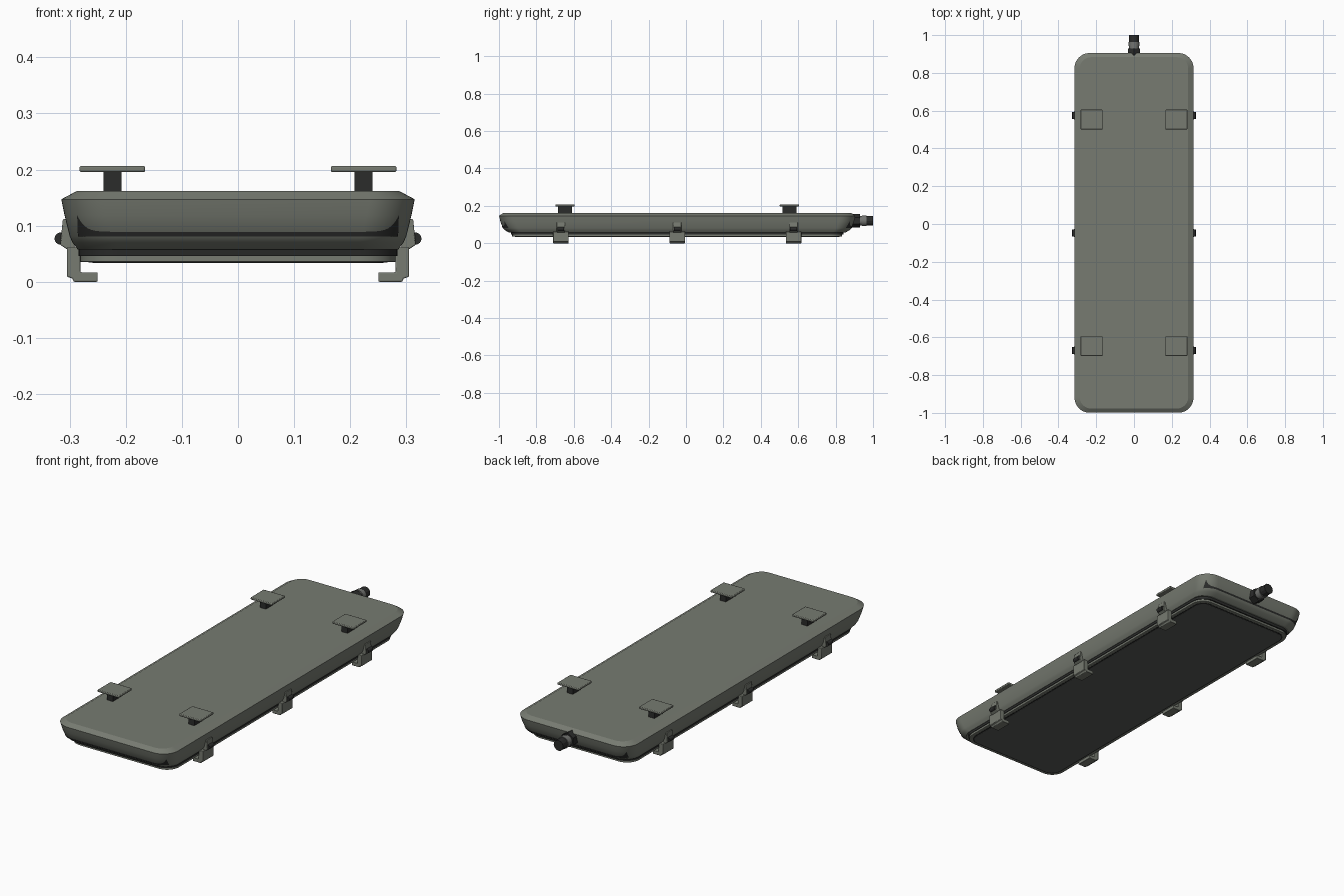
import bpy, bmesh, math
from mathutils import Matrix

if "Cube" in bpy.data.objects:
    bpy.data.objects.remove(bpy.data.objects["Cube"])

CY = -0.047  # middle of the housing along y


def material(name, rgb):
    m = bpy.data.materials.new(name)
    m.use_nodes = True
    m.diffuse_color = (*rgb, 1)
    m.node_tree.nodes["Principled BSDF"].inputs["Base Color"].default_value = (*rgb, 1)
    return m


GREEN = material("grey green paint", (0.184, 0.198, 0.166))
DARK = material("black rubber", (0.024, 0.025, 0.024))
LENS = material("dark lens", (0.1, 0.105, 0.1))
METAL = material("grey gland", (0.17, 0.175, 0.165))


def finish(name, bm, mat, bevel=0):
    bmesh.ops.recalc_face_normals(bm, faces=bm.faces)
    me = bpy.data.meshes.new(name)
    bm.to_mesh(me)
    bm.free()
    me.materials.append(mat)
    ob = bpy.data.objects.new(name, me)
    bpy.context.collection.objects.link(ob)
    if bevel:
        mod = ob.modifiers.new("bevel", "BEVEL")
        mod.width, mod.segments = bevel, 2
    bpy.ops.object.select_all(action="DESELECT")
    ob.select_set(True)
    bpy.context.view_layer.objects.active = ob
    bpy.ops.object.shade_smooth_by_angle(angle=math.radians(25))
    return ob


def corner_point(sx, sy, a, z, hx, hy, r):
    return (sx * (hx - r + r * math.cos(a)), CY + sy * (hy - r + r * math.sin(a)), z)


def rounded_loop(bm, z, hx, hy, r, steps=12):
    verts = []
    for q, (sx, sy) in enumerate([(1, 1), (-1, 1), (-1, -1), (1, -1)]):
        for i in range(steps + 1):
            t = i if q % 2 == 0 else steps - i
            a = math.pi / 2 * t / steps
            verts.append(bm.verts.new(corner_point(sx, sy, a, z, hx, hy, r)))
    return verts


def loft(name, rows, mat):
    bm = bmesh.new()
    loops = [rounded_loop(bm, *row) for row in rows]
    for a, b in zip(loops, loops[1:]):
        n = len(a)
        for i in range(n):
            bm.faces.new((a[i], a[(i + 1) % n], b[(i + 1) % n], b[i]))
    bm.faces.new(loops[0])
    bm.faces.new(loops[-1])
    return finish(name, bm, mat)


def box(name, size, pos, mat, bevel=0):
    bm = bmesh.new()
    bmesh.ops.create_cube(bm, size=1, matrix=Matrix.Translation(pos) @ Matrix.Diagonal((*size, 1)))
    return finish(name, bm, mat, bevel)


def rod(name, r, y0, y1, x, z, mat, sides=24):
    bm = bmesh.new()
    place = Matrix.Translation((x, (y0 + y1) / 2, z)) @ Matrix.Rotation(-math.pi / 2, 4, "X")
    bmesh.ops.create_cone(bm, cap_ends=True, segments=sides, radius1=r, radius2=r,
                          depth=y1 - y0, matrix=place)
    return finish(name, bm, mat)


def extrude_profile(name, points, y, width, side, mat, bevel):
    bm = bmesh.new()
    face = bm.faces.new([bm.verts.new((side * x, y - width / 2, z)) for x, z in points])
    new = bmesh.ops.extrude_face_region(bm, geom=[face])["geom"]
    bmesh.ops.translate(bm, vec=(0, width, 0), verts=[v for v in new if isinstance(v, bmesh.types.BMVert)])
    return finish(name, bm, mat, bevel)


# Housing
LOW, HIGH = (0.081, 0.3, 0.932), (0.118, 0.309, 0.946)
loft("housing", [(0.162, 0.287, 0.93, 0.06), (0.147, 0.315, 0.952, 0.08),
                 (*HIGH, 0.08), (*LOW, 0.08), (0.07, 0.295, 0.922, 0.08),
                 (0.058, 0.286, 0.9, 0.07)], GREEN)


# Thin dark groove on each end, sweeping up to a point at the corners
def wall_point(sx, sy, angle, z):
    t = (z - LOW[0]) / (HIGH[0] - LOW[0])
    hx, hy = (LOW[i] + t * (HIGH[i] - LOW[i]) + 0.0015 for i in (1, 2))
    return corner_point(sx, sy, math.radians(angle), z, hx, hy, 0.0815)


def groove_top(angle):
    if angle < 45:
        return 0.118 - 0.0045 * (45 - angle)
    return 0.089 + 0.029 * math.exp((45 - angle) / 8)


angles = [37 + i for i in range(8)] + [45 + 3 * i for i in range(16)]
for sy, label in ((-1, "front"), (1, "back")):
    bm = bmesh.new()
    stations = [(1, a) for a in angles] + [(-1, a) for a in reversed(angles)]
    pairs = [[bm.verts.new(wall_point(sx, sy, a, z)) for z in (0.081, groove_top(a))]
             for sx, a in stations]
    for (a, b), (c, d) in zip(pairs, pairs[1:]):
        face = bm.faces.new((a, c, d, b))
        face.normal_update()
        if face.normal.y * sy < 0:
            face.normal_flip()
    finish(f"{label}_groove", bm, DARK)

# Seal, lens frame, inner lip and lens
loft("seal", [(0.06, 0.284, 0.89, 0.07), (0.046, 0.284, 0.888, 0.07)], DARK)
loft("lens_frame", [(0.047, 0.281, 0.882, 0.065), (0.036, 0.281, 0.882, 0.065),
                    (0.035, 0.279, 0.88, 0.063)], GREEN)
loft("lens_lip", [(0.038, 0.266, 0.867, 0.055), (0.0342, 0.266, 0.867, 0.055)], DARK)
loft("lens", [(0.038, 0.259, 0.86, 0.048), (0.0335, 0.259, 0.86, 0.048)], LENS)

# Clips along both long sides
hook = [(0.305, 0.062), (0.305, 0.009), (0.295, 0.006), (0.293, 0), (0.25, 0),
        (0.25, 0.017), (0.281, 0.017), (0.281, 0.062)]
tab = [(0.29, 0.058), (0.305, 0.058), (0.317, 0.066), (0.312, 0.112), (0.3, 0.112)]
for side, label in ((1, "left"), (-1, "right")):
    for i in (-1, 0, 1):
        y = CY + 0.622 * i
        extrude_profile(f"{label}_clip", hook, y, 0.083, side, GREEN, 0.002)
        extrude_profile(f"{label}_clip_tab", tab, y, 0.045, side, GREEN, 0.002)
        rod(f"{label}_clip_pin", 0.011, y - 0.018, y + 0.018, side * 0.316, 0.077, DARK, 16)
    # Mounting feet on top
    for end in (-1, 1):
        y = CY + 0.6 * end
        box(f"{label}_mount_stem", (0.032, 0.075, 0.04), (side * 0.224, y, 0.179), DARK)
        box(f"{label}_mount_plate", (0.117, 0.104, 0.011), (side * 0.224, y, 0.201), GREEN, 0.003)

# Cable gland at the back
rod("gland_flange", 0.036, 0.88, 0.93, 0, 0.12, DARK, 6)
rod("gland_neck", 0.026, 0.93, 0.942, 0, 0.12, METAL)
rod("gland_collar", 0.029, 0.942, 0.964, 0, 0.12, METAL)
rod("gland_nut", 0.026, 0.964, 1.0, 0, 0.12, DARK, 12)
